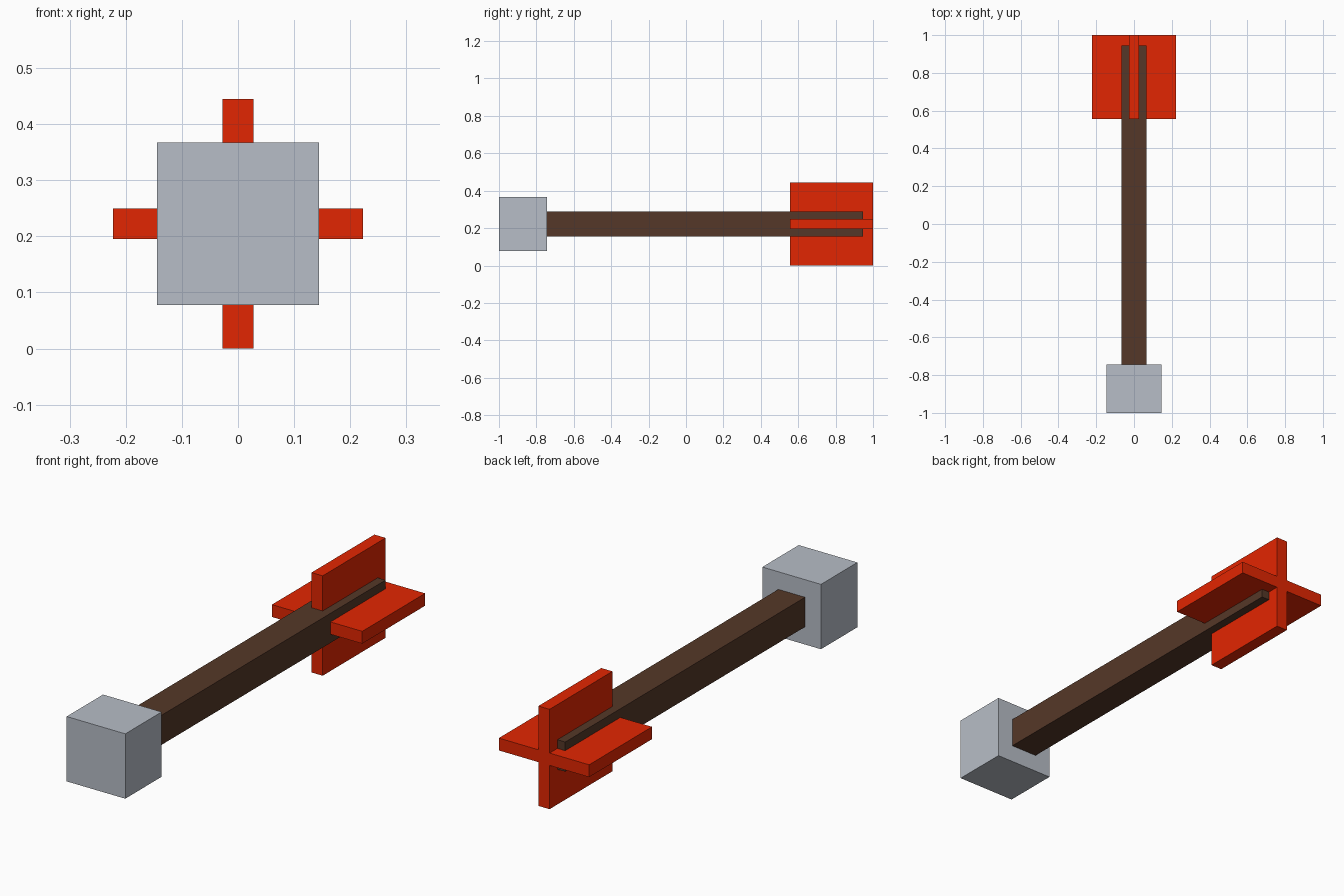
import bpy
import bmesh
from mathutils import Vector

cube = bpy.data.objects.get("Cube")
if cube:
    bpy.data.objects.remove(cube, do_unlink=True)

AXIS_Z = 0.2225  # height of the shaft's centre line


def material(name, rgb):
    mat = bpy.data.materials.new(name)
    mat.use_nodes = True
    color = (*rgb, 1.0)
    mat.diffuse_color = color
    bsdf = next(n for n in mat.node_tree.nodes if n.type == 'BSDF_PRINCIPLED')
    bsdf.inputs["Base Color"].default_value = color
    return mat


def extrude_along_y(name, profile, y0, y1, mat):
    """Extrude a flat (x, z) profile, centred on the shaft axis, from y0 to y1."""
    bm = bmesh.new()
    face = bm.faces.new([bm.verts.new((x, y0, z)) for x, z in profile])
    moved = bmesh.ops.extrude_face_region(bm, geom=[face], use_keep_orig=True)["geom"]
    verts = [g for g in moved if isinstance(g, bmesh.types.BMVert)]
    bmesh.ops.translate(bm, verts=verts, vec=Vector((0, y1 - y0, 0)))
    bmesh.ops.recalc_face_normals(bm, faces=bm.faces)
    mesh = bpy.data.meshes.new(name)
    bm.to_mesh(mesh)
    bm.free()
    mesh.materials.append(mat)
    obj = bpy.data.objects.new(name, mesh)
    obj.location.z = AXIS_Z
    bpy.context.collection.objects.link(obj)
    return obj


def square(r):
    return [(-r, -r), (r, -r), (r, r), (-r, r)]


def cross(r, t):
    """Plus-shaped outline: one arm turned four times by 90 degrees."""
    points = []
    arm = [(r, -t), (r, t), (t, t)]
    for _ in range(4):
        points += arm
        arm = [(-z, x) for x, z in arm]
    return points


grey = material("stone grey", (0.475, 0.512, 0.570))
brown = material("dark wood", (0.091, 0.039, 0.021))
red = material("fletching red", (0.765, 0.019, 0.0005))

# Blocky head, square shaft and the four crossed fins at the tail
extrude_along_y("arrow_head", square(0.1445), -1.0, -0.744, grey)
extrude_along_y("shaft", square(0.066), -0.744, 0.945, brown)
extrude_along_y("tail_fins", cross(0.2225, 0.0275), 0.557, 1.0, red)
